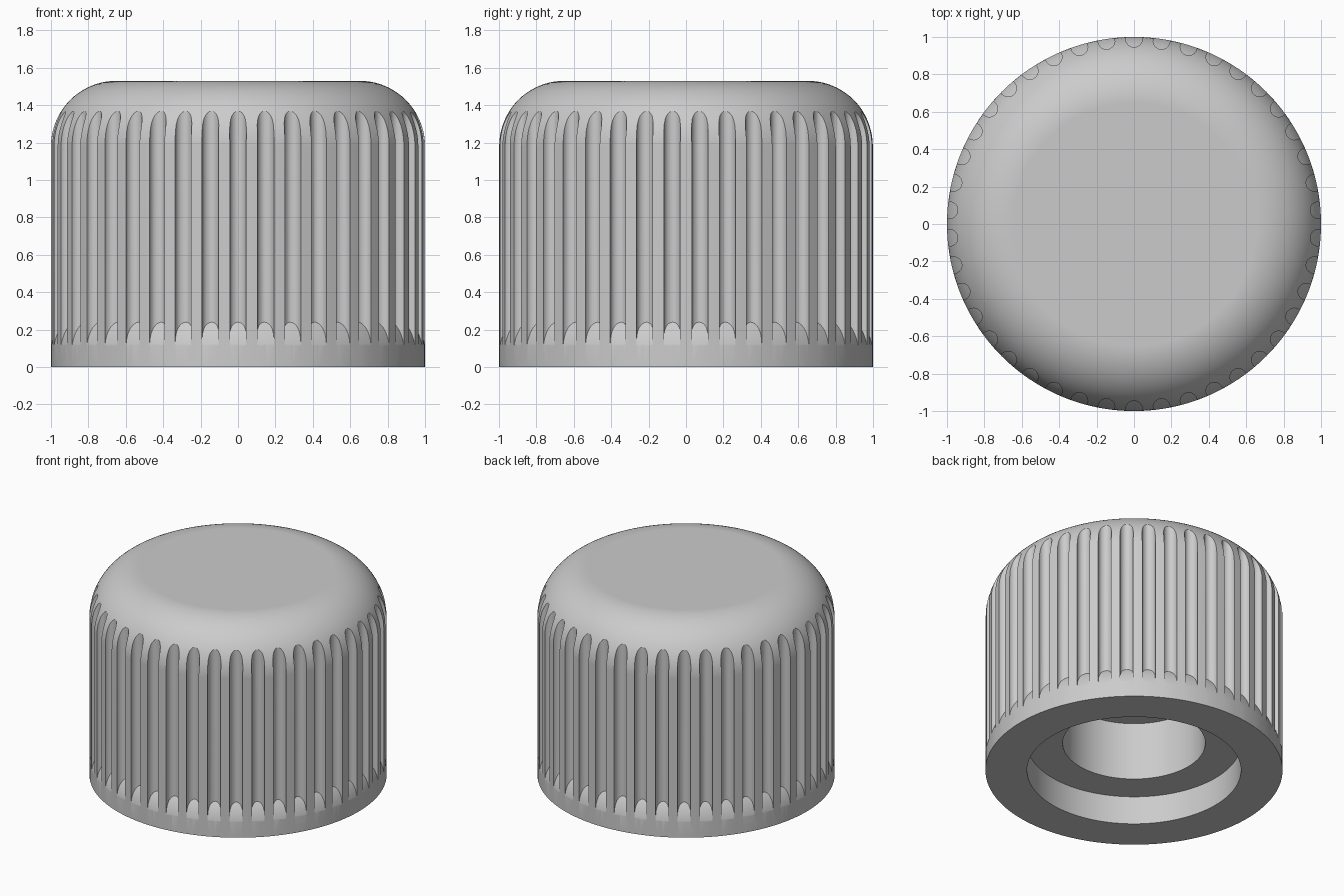
import bpy, bmesh
from math import sin, cos, pi, tau
from mathutils import Matrix

cube = bpy.data.objects.get("Cube")
if cube:
    bpy.data.objects.remove(cube, do_unlink=True)

FLUTES = 42
SEGMENTS = FLUTES * 4
HEIGHT = 1.53
FILLET = 0.35


def make_object(name, bm):
    bmesh.ops.recalc_face_normals(bm, faces=bm.faces)
    mesh = bpy.data.meshes.new(name)
    bm.to_mesh(mesh)
    bm.free()
    obj = bpy.data.objects.new(name, mesh)
    bpy.context.collection.objects.link(obj)
    return obj


def lathe(name, profile, segments):
    """Closed solid of revolution, capped at the first and last ring."""
    bm = bmesh.new()
    rings = [[bm.verts.new((r * cos(tau * i / segments), r * sin(tau * i / segments), z))
              for i in range(segments)] for r, z in profile]
    for low, high in zip(rings, rings[1:]):
        for i in range(segments):
            j = (i + 1) % segments
            bm.faces.new((low[i], low[j], high[j], high[i]))
    bm.faces.new(rings[0])
    bm.faces.new(rings[-1])
    return make_object(name, bm)


def arc(r, z, radius, start, end, steps):
    return [(r + radius * cos(start + (end - start) * i / steps),
             z + radius * sin(start + (end - start) * i / steps)) for i in range(steps + 1)]


def subtract(target, cutter):
    mod = target.modifiers.new("cut", 'BOOLEAN')
    mod.operation = 'DIFFERENCE'
    mod.solver = 'EXACT'
    mod.object = cutter
    bpy.context.view_layer.objects.active = target
    bpy.ops.object.modifier_apply(modifier=mod.name)
    bpy.data.objects.remove(cutter, do_unlink=True)


# Knob body: stepped bore underneath, straight wall, rounded top
profile = [(0.48, 0.64), (0.48, 0.21), (0.72, 0.21), (0.72, 0), (1, 0)]
profile += arc(1 - FILLET, HEIGHT - FILLET, FILLET, 0, pi / 2, 20)
knob = lathe("knob_body", profile, SEGMENTS)

# Vertical grip flutes around the wall
bm = bmesh.new()
for i in range(FLUTES):
    spot = Matrix.Rotation(pi / 2 + tau * i / FLUTES, 4, 'Z') @ Matrix.Translation((0.99, 0, 0.85))
    bmesh.ops.create_cone(bm, cap_ends=True, segments=24, radius1=0.045, radius2=0.045,
                          depth=1.6, matrix=spot)
flutes = make_object("flute_cutter", bm)

# Rounded run-out that ends the flutes above the base
runout = lathe("flute_runout", [(1.1, -0.2), (1.1, 0.05)] + arc(0.705, 0.06, 0.3, 0, pi / 3, 20), SEGMENTS)
subtract(flutes, runout)
subtract(knob, flutes)

# Plain grey plastic
mat = bpy.data.materials.new("grey_plastic")
mat.use_nodes = True
colour = (0.6, 0.6, 0.6, 1)
mat.diffuse_color = colour
mat.node_tree.nodes["Principled BSDF"].inputs["Base Color"].default_value = colour
knob.data.materials.clear()
knob.data.materials.append(mat)

# Smooth curves with crisp flute and bore edges
bpy.ops.object.select_all(action='DESELECT')
knob.select_set(True)
bpy.context.view_layer.objects.active = knob
bpy.ops.object.shade_smooth_by_angle(angle=pi / 6)
weighted = knob.modifiers.new("clean_normals", 'WEIGHTED_NORMAL')
weighted.keep_sharp = True
